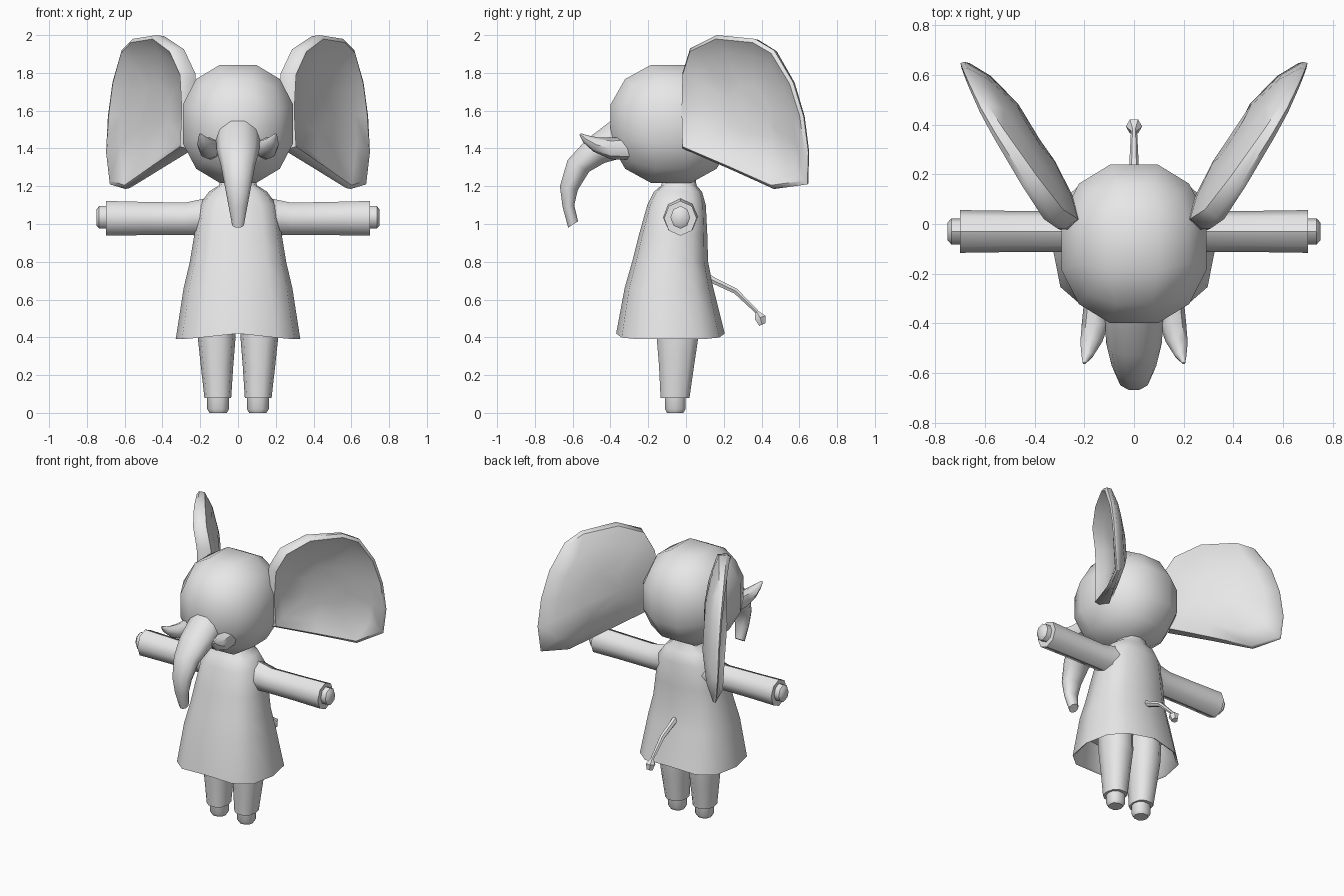
import bpy, bmesh, math
from mathutils import Vector

grey = bpy.data.materials.new("grey")
grey.diffuse_color = (0.8, 0.8, 0.8, 1)


def finish(name, bm, mirror=False, angle=45):
    """Turn a bmesh into a smooth-shaded object, mirrored across x if wanted."""
    bmesh.ops.recalc_face_normals(bm, faces=bm.faces)
    me = bpy.data.meshes.new(name)
    bm.to_mesh(me)
    bm.free()
    me.materials.append(grey)
    ob = bpy.data.objects.new(name, me)
    bpy.context.collection.objects.link(ob)
    bpy.ops.object.select_all(action='DESELECT')
    ob.select_set(True)
    bpy.context.view_layer.objects.active = ob
    bpy.ops.object.shade_smooth_by_angle(angle=math.radians(angle))
    if mirror:
        m = ob.modifiers.new("mirror", 'MIRROR')
        m.use_mirror_merge = False
    return ob


def ring(c, u, v, n=8, power=1.0):
    """Closed cross-section around c spanned by half-axes u and v."""
    c, u, v = Vector(c), Vector(u), Vector(v)
    pts = []
    for i in range(n):
        a = 2 * math.pi * i / n
        ca, sa = math.cos(a), math.sin(a)
        pts.append(c + u * math.copysign(abs(ca) ** power, ca)
                   + v * math.copysign(abs(sa) ** power, sa))
    return pts


def skin(rings):
    """Skin a list of equal rings and close both ends."""
    bm = bmesh.new()
    rows = [[bm.verts.new(p) for p in r] for r in rings]
    n = len(rows[0])
    for a, b in zip(rows, rows[1:]):
        for i in range(n):
            j = (i + 1) % n
            bm.faces.new((a[i], a[j], b[j], b[i]))
    bm.faces.new(rows[0])
    bm.faces.new(rows[-1])
    return bm


def side_tube(pairs, n=8):
    """Tube from (half width, outer y, outer z, inner y, inner z) sections on x = 0."""
    return skin([ring((0, (y0 + y1) / 2, (z0 + z1) / 2), (w, 0, 0),
                      (0, (y0 - y1) / 2, (z0 - z1) / 2), n)
                 for w, y0, z0, y1, z1 in pairs])


# Head: a 3 x 3 cube rounded into a ball
bm = bmesh.new()
bmesh.ops.create_cube(bm, size=2)
bmesh.ops.subdivide_edges(bm, edges=bm.edges[:], cuts=2, use_grid_fill=True)
for v in bm.verts:
    d = v.co.normalized()
    v.co = Vector((0, -0.08, 1.53)) + Vector((d.x * 0.322, d.y * 0.352, d.z * 0.345))
finish("head", bm, angle=60)

# Dress: z, half width, front y, back y; the last rows form the hollow underside
dress = [(1.27, 0.09, -0.12, 0.05), (1.205, 0.10, -0.13, 0.055), (1.17, 0.155, -0.17, 0.085),
         (1.10, 0.205, -0.205, 0.105), (0.94, 0.232, -0.25, 0.113), (0.80, 0.255, -0.285, 0.117),
         (0.66, 0.288, -0.325, 0.145), (0.42, 0.33, -0.37, 0.205), (0.43, 0.315, -0.355, 0.19),
         (0.58, 0.27, -0.31, 0.14)]
bm = skin([ring((0, (f + b) / 2, z), (w, 0, 0), (0, (b - f) / 2, 0), 12, 0.75)
           for z, w, f, b in dress])
for v in bm.verts:
    if v.co.z < 0.44:
        v.co.z -= 0.03 * min(1, abs(v.co.x) / 0.28)
finish("dress", bm, angle=60)

# Sleeves and hands: x, half depth, half height, centre z
sleeve = [(0.06, 0.10, 0.11, 1.05), (0.20, 0.09, 0.095, 1.035), (0.28, 0.083, 0.086, 1.027),
          (0.50, 0.083, 0.088, 1.029), (0.70, 0.086, 0.092, 1.03)]
hand = [(0.66, 0.052, 0.06, 1.035), (0.735, 0.052, 0.06, 1.035), (0.75, 0.036, 0.042, 1.035)]
for name, rows in (("sleeve", sleeve), ("hand", hand)):
    finish(name, skin([ring((x, -0.03, z), (0, d, 0), (0, 0, h)) for x, d, h, z in rows]), True)

# Legs and feet: z, centre x, half width, centre y, half depth
leg = [(0.56, 0.118, 0.10, -0.045, 0.12), (0.40, 0.113, 0.10, -0.045, 0.115),
       (0.25, 0.111, 0.086, -0.05, 0.097), (0.08, 0.107, 0.071, -0.058, 0.08)]
foot = [(0.12, 0.105, 0.058, -0.057, 0.057), (0.02, 0.105, 0.058, -0.057, 0.057),
        (0.0, 0.105, 0.046, -0.057, 0.045)]
for name, rows in (("leg", leg), ("foot", foot)):
    finish(name, skin([ring((x, y, z), (w, 0, 0), (0, d, 0), 10, 0.85)
                       for z, x, w, y, d in rows]), True)

# Trunk
finish("trunk", side_tube([
    (0.12, -0.30, 1.62, -0.30, 1.34), (0.118, -0.40, 1.55, -0.37, 1.335),
    (0.112, -0.53, 1.45, -0.43, 1.32), (0.09, -0.63, 1.34, -0.51, 1.275),
    (0.068, -0.67, 1.20, -0.57, 1.18), (0.05, -0.655, 1.09, -0.59, 1.10),
    (0.032, -0.625, 0.98, -0.57, 1.015)], 10), angle=60)

# Tusks: centre, half width, half height direction in y and z
tusk = [((0.145, -0.30, 1.40), 0.055, 0.0, 0.06), ((0.155, -0.40, 1.40), 0.055, 0.0, 0.057),
        ((0.172, -0.475, 1.42), 0.044, 0.015, 0.037), ((0.187, -0.53, 1.45), 0.024, 0.014, 0.018),
        ((0.20, -0.56, 1.476), 0.006, 0.004, 0.004)]
finish("tusk", skin([ring(c, (w, 0, 0), (0, y, z)) for c, w, y, z in tusk]), True)

# Tail and its tuft
finish("tail", side_tube([
    (0.024, 0.09, 0.76, 0.08, 0.70), (0.02, 0.16, 0.715, 0.145, 0.68),
    (0.018, 0.27, 0.66, 0.255, 0.63), (0.012, 0.39, 0.535, 0.375, 0.52)], 6))
finish("tail_tuft", side_tube([
    (0.012, 0.385, 0.54, 0.365, 0.525), (0.033, 0.425, 0.515, 0.36, 0.495),
    (0.022, 0.422, 0.475, 0.385, 0.46)], 6))

# Ears: outline (x, y, z) of a cupped shell, running around the rim
rim = [(0.26, -0.01, 1.40), (0.25, -0.015, 1.60), (0.26, -0.01, 1.80), (0.32, 0.03, 1.93),
       (0.42, 0.17, 2.0), (0.55, 0.37, 1.98), (0.61, 0.47, 1.92), (0.66, 0.57, 1.75),
       (0.685, 0.625, 1.57), (0.695, 0.65, 1.38), (0.675, 0.645, 1.21), (0.59, 0.47, 1.185),
       (0.43, 0.24, 1.29)]
rim = [Vector(p) for p in rim]
mid = Vector((0.46, 0.32, 1.59))
out = Vector((0.83, -0.56, 0))


def ear_ring(scale, shift, thick):
    """Rim shrunk toward the middle, moved along the ear's outward direction."""
    pts = []
    for p in rim:
        taper = 1 - 0.72 * max(0, min(1, p.y / 0.65))
        pts.append(mid + (p - mid) * scale + out * (shift + thick * taper))
    return pts


ear = [ear_ring(0.35, -0.035, 0), ear_ring(0.78, -0.02, 0.01), ear_ring(0.95, 0, 0.045),
       ear_ring(1.0, 0, 0.015), ear_ring(0.985, 0, -0.045), ear_ring(0.75, -0.05, -0.02),
       ear_ring(0.35, -0.085, 0)]
finish("ear", skin(ear), True, 50)
